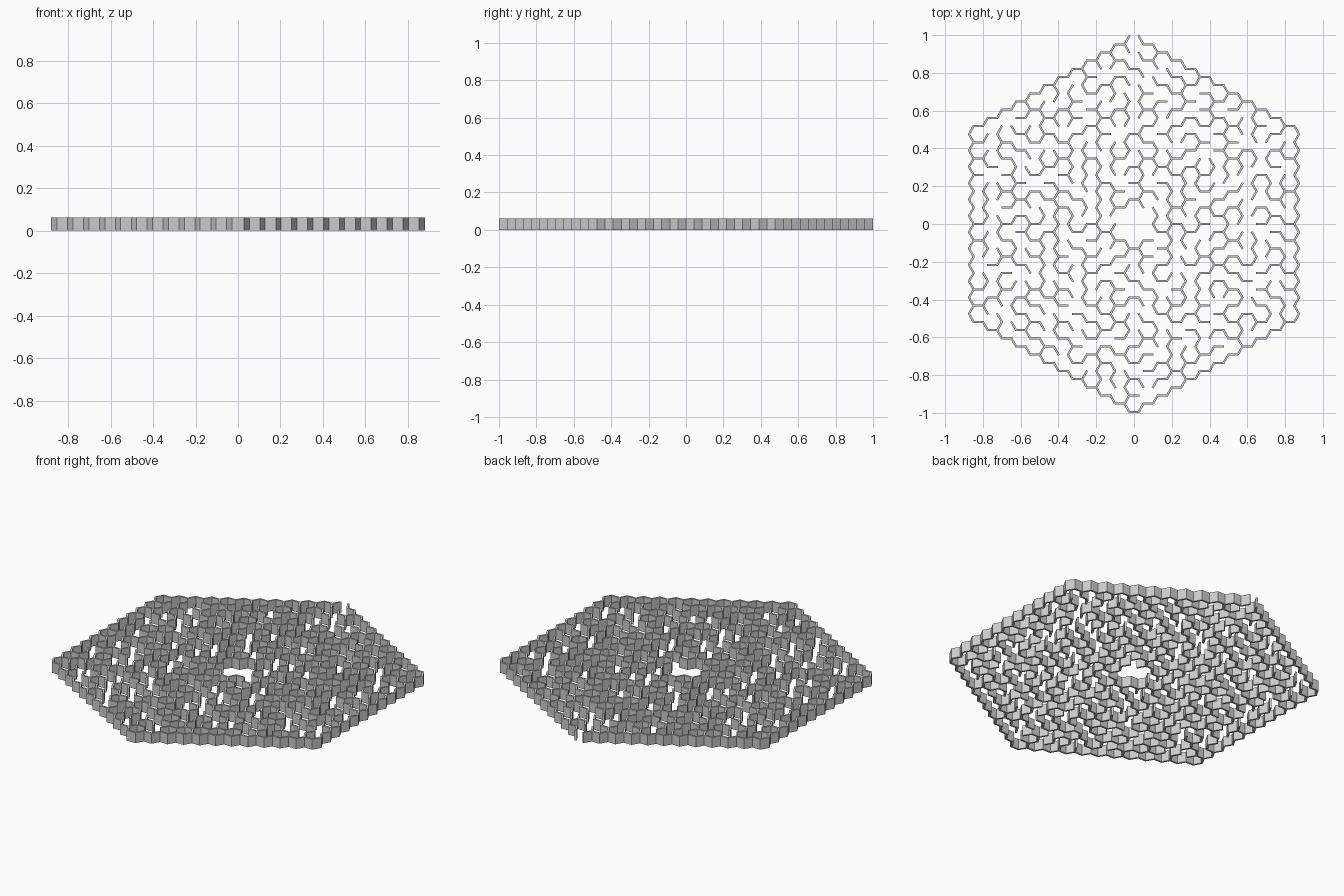
import bpy, bmesh, math, random
from mathutils import Matrix, Vector

if "Cube" in bpy.data.objects:
    bpy.data.objects.remove(bpy.data.objects["Cube"])

random.seed(7)
N = 11                     # rings of hexagonal cells
THICK, HEIGHT = 0.011, 0.061
CELL = (2 - THICK) / (2 * N + 1)      # cell height, flat to flat
SIDE = CELL / math.sqrt(3)            # wall length
DIRS = [(1, 0), (0, 1), (-1, 1), (-1, 0), (0, -1), (1, -1)]   # 30, 90, 150 ... degrees

cells = {(q, r) for q in range(-N, N + 1) for r in range(-N, N + 1) if abs(q + r) <= N}


def step(cell, d):
    return cell[0] + DIRS[d][0], cell[1] + DIRS[d][1]


def centre(cell):
    q, r = cell
    return Vector((1.5 * SIDE * q, CELL * (r + q / 2), 0))


# Every wall belongs to one cell and one side; sort into inside and rim
inner, rim = [], []
for c in sorted(cells):
    for d in range(6):
        if step(c, d) not in cells:
            rim.append((c, d))
        elif d < 3:
            inner.append((c, d))

# Open the entrance at the top corner
rim.remove(((0, N), 1))

# Carve the passages: join cells until all are connected by one route
parent = {c: c for c in cells}


def root(c):
    while parent[c] != c:
        c = parent[c]
    return c


def in_room(c):
    return max(abs(c[0]), abs(c[1]), abs(c[0] + c[1])) <= 1


# The centre room is seven cells with no walls between them
remaining = []
for c, d in inner:
    n = step(c, d)
    if in_room(c) and in_room(n):
        parent[root(c)] = root(n)
    else:
        remaining.append((c, d))

random.shuffle(remaining)
walls = []
for c, d in remaining:
    a, b = root(c), root(step(c, d))
    if a == b:
        walls.append((c, d))
    else:
        parent[a] = b


def build(name, wall_list):
    bm = bmesh.new()
    length = SIDE + THICK * math.tan(math.radians(30))
    for c, d in wall_list:
        ang = math.radians(30 + 60 * d)
        out = Vector((math.cos(ang), math.sin(ang), 0))
        pos = centre(c) + out * CELL / 2 + Vector((0, 0, HEIGHT / 2))
        m = (Matrix.Translation(pos) @ Matrix.Rotation(ang, 4, 'Z')
             @ Matrix.Diagonal((THICK, length, HEIGHT, 1)))
        bmesh.ops.create_cube(bm, size=1, matrix=m)
    mesh = bpy.data.meshes.new(name)
    bm.to_mesh(mesh)
    bm.free()
    bpy.context.collection.objects.link(bpy.data.objects.new(name, mesh))


build("outer_wall", rim)
build("maze_walls", walls)
